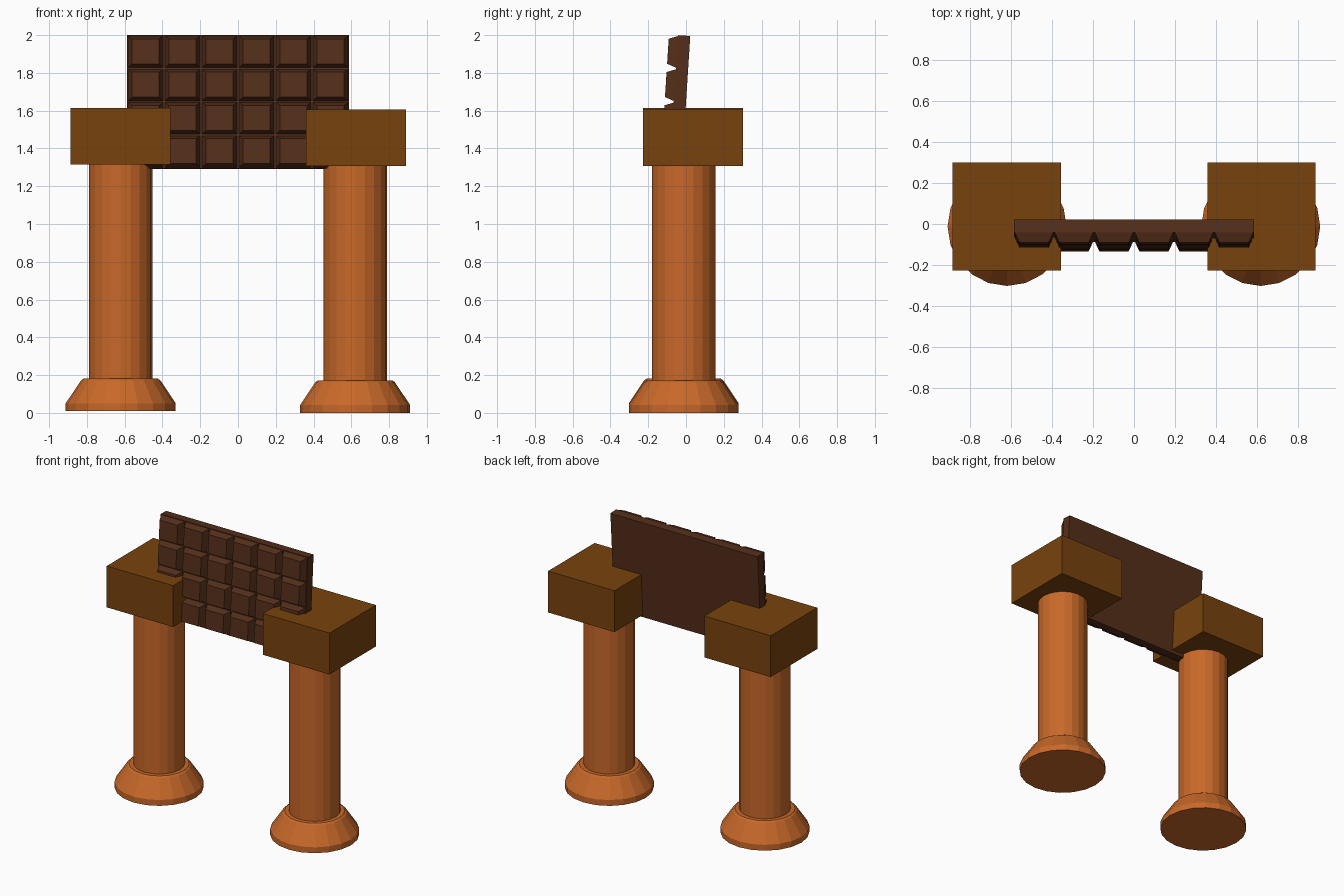
import bpy, bmesh
from math import cos, sin, pi

if "Cube" in bpy.data.objects:
    bpy.data.objects.remove(bpy.data.objects["Cube"])


def material(name, color):
    m = bpy.data.materials.new(name)
    m.diffuse_color = (*color, 1)
    m.use_nodes = True
    m.node_tree.nodes["Principled BSDF"].inputs["Base Color"].default_value = m.diffuse_color
    return m


ORANGE = material("orange_brown", (0.58, 0.14, 0.022))
TAN = material("tan_brown", (0.19, 0.055, 0.004))
DARK = material("dark_brown", (0.091, 0.028, 0.01))


def finish(name, bm, mat, location, rotation=(0, 0, 0)):
    bmesh.ops.recalc_face_normals(bm, faces=bm.faces)
    mesh = bpy.data.meshes.new(name)
    bm.to_mesh(mesh)
    bm.free()
    mesh.materials.append(mat)
    ob = bpy.data.objects.new(name, mesh)
    ob.location, ob.rotation_euler = location, rotation
    bpy.context.collection.objects.link(ob)
    return ob


def loft(bm, loops):
    """Bridge equal-length point loops and cap both ends."""
    rings = [[bm.verts.new(p) for p in loop] for loop in loops]
    n = len(rings[0])
    for a, b in zip(rings, rings[1:]):
        for i in range(n):
            j = (i + 1) % n
            bm.faces.new((a[i], a[j], b[j], b[i]))
    bm.faces.new(rings[0][::-1])
    bm.faces.new(rings[-1])


def lathe(name, profile, location, sides=20):
    bm = bmesh.new()
    loft(bm, [[(r * cos(2 * pi * i / sides), r * sin(2 * pi * i / sides), z)
               for i in range(sides)] for r, z in profile])
    return finish(name, bm, ORANGE, location)


def rect(cx, cz, hx, hz, y):
    return [(cx - hx, y, cz - hz), (cx + hx, y, cz - hz),
            (cx + hx, y, cz + hz), (cx - hx, y, cz + hz)]


# Legs: flared foot, round shaft and hand block (left one sits slightly higher)
for side, x, z in (("left", -0.621, 0.009), ("right", 0.62, 0.0)):
    lathe(side + "_foot", [(0.291, 0), (0.291, 0.042), (0.21, 0.163), (0.197, 0.172)],
          (x, -0.012, z))
    lathe(side + "_shaft", [(0.168, 0.15), (0.168, 1.31)], (x, -0.012, z))
    bm = bmesh.new()
    loft(bm, [rect(0, 0, 0.265, 0.149, -0.265), rect(0, 0, 0.265, 0.149, 0.265)])
    finish(side + "_block", bm, TAN, (x + (0.004 if x > 0 else -0.001), 0.037, z + 1.456))

# Chocolate bar: slab with 6 x 4 bevelled squares on the front, leaning back
bm = bmesh.new()
W, H, COLS, ROWS = 1.174, 0.706, 6, 4
loft(bm, [rect(0, 0, W / 2, H / 2, 0), rect(0, 0, W / 2, H / 2, -0.065)])
px, pz = W / COLS, H / ROWS
for c in range(COLS):
    for r in range(ROWS):
        cx, cz = (c + 0.5) * px - W / 2, (r + 0.5) * pz - H / 2
        loft(bm, [rect(cx, cz, px / 2 - 0.004, pz / 2 - 0.004, -0.064),
                  rect(cx, cz, px / 2 - 0.026, pz / 2 - 0.022, -0.113)])
finish("chocolate_bar", bm, DARK, (0, 0, 1.643), (-0.064, 0, 0))
